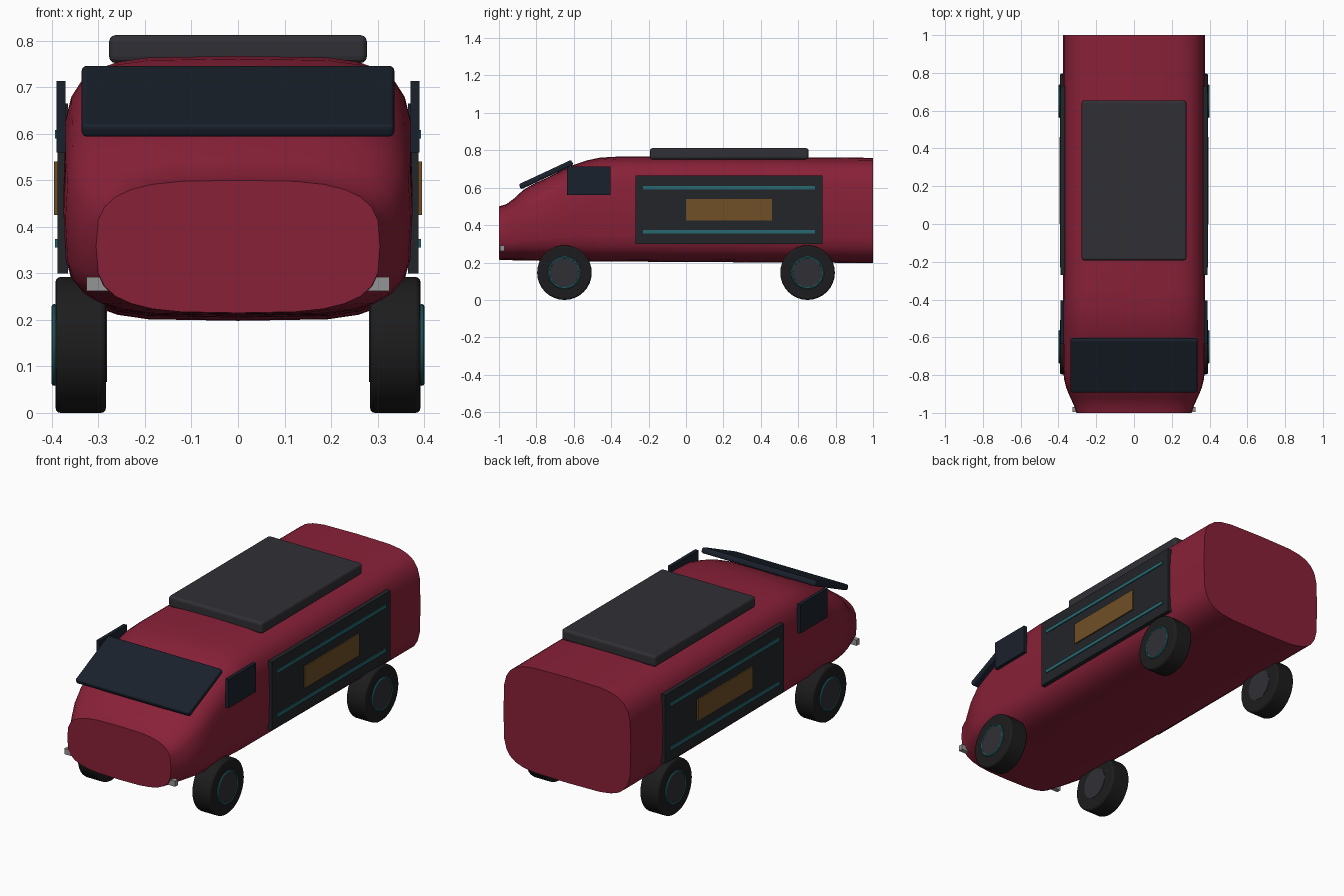
import bpy, bmesh
from math import sin, cos, pi, radians, copysign

if "Cube" in bpy.data.objects:
    bpy.data.objects.remove(bpy.data.objects["Cube"])


def material(name, rgb):
    m = bpy.data.materials.new(name)
    m.diffuse_color = (*rgb, 1)
    m.use_nodes = True
    m.node_tree.nodes["Principled BSDF"].inputs["Base Color"].default_value = m.diffuse_color
    return m


RED = material("red_paint", (0.25, 0.015, 0.04))
GLASS = material("dark_glass", (0.01, 0.015, 0.025))
TYRE = material("rubber", (0.012, 0.012, 0.013))
PANEL = material("dark_panel", (0.016, 0.018, 0.022))
GREY = material("dark_grey", (0.03, 0.03, 0.036))
TEAL = material("teal", (0.02, 0.14, 0.16))
GOLD = material("gold", (0.16, 0.08, 0.02))
LAMP = material("lamp", (0.3, 0.3, 0.3))


def finish(ob, name, mat, smooth=True):
    ob.name = name
    ob.data.materials.append(mat)
    if smooth:
        bpy.ops.object.select_all(action='DESELECT')
        ob.select_set(True)
        bpy.context.view_layer.objects.active = ob
        bpy.ops.object.shade_smooth_by_angle(angle=radians(35))
    return ob


def box(name, mat, lo, hi, bevel=0.0, tilt=0.0):
    bpy.ops.mesh.primitive_cube_add(size=1)
    ob = bpy.context.object
    for v in ob.data.vertices:
        v.co = [c * (b - a) for c, a, b in zip(v.co, lo, hi)]
    ob.location = [(a + b) / 2 for a, b in zip(lo, hi)]
    ob.rotation_euler.x = tilt
    if bevel:
        mod = ob.modifiers.new("bevel", 'BEVEL')
        mod.width = bevel
        mod.segments = 3
    return finish(ob, name, mat, False)


def cylinder(name, mat, r, x0, x1, y, z, bevel=0.0):
    bpy.ops.mesh.primitive_cylinder_add(vertices=32, radius=r, depth=abs(x1 - x0),
                                        location=((x0 + x1) / 2, y, z), rotation=(0, pi / 2, 0))
    ob = bpy.context.object
    if bevel:
        mod = ob.modifiers.new("bevel", 'BEVEL')
        mod.width = bevel
        mod.segments = 3
    return finish(ob, name, mat)


# Body shell: rounded sections (y, half width, bottom, top, squareness)
sections = [(-1.0, .305, .215, .500, 3.3), (-.96, .318, .213, .512, 3.3),
            (-.92, .337, .212, .542, 3.4), (-.87, .358, .211, .588, 3.5),
            (-.82, .371, .210, .618, 3.7), (-.75, .375, .209, .650, 3.9),
            (-.67, .375, .209, .690, 4.0), (-.60, .375, .208, .722, 4.2),
            (-.53, .375, .207, .746, 4.3), (-.46, .375, .206, .761, 4.5),
            (-.35, .375, .205, .767, 4.5), (0, .375, .203, .765, 4.5),
            (.5, .375, .200, .762, 4.5), (1.0, .375, .198, .760, 4.5)]
SIDES = 28
bm = bmesh.new()
rings = []
for y, w, lo, hi, n in sections:
    ring = []
    for i in range(SIDES):
        c, s = cos(2 * pi * i / SIDES), sin(2 * pi * i / SIDES)
        ring.append(bm.verts.new((w * copysign(abs(c) ** (2 / n), c), y,
                                  (lo + hi) / 2 + (hi - lo) / 2 * copysign(abs(s) ** (2 / n), s))))
    rings.append(ring)
for a, b in zip(rings, rings[1:]):
    for i in range(SIDES):
        j = (i + 1) % SIDES
        bm.faces.new((a[i], a[j], b[j], b[i]))
bm.faces.new(rings[0])
bm.faces.new(rings[-1])
bmesh.ops.recalc_face_normals(bm, faces=bm.faces)
mesh = bpy.data.meshes.new("body")
bm.to_mesh(mesh)
bm.free()
body = bpy.data.objects.new("body", mesh)
bpy.context.collection.objects.link(body)
finish(body, "body", RED)

# Windscreen slab and roof box
box("windscreen", GLASS, (-.336, -.903, .655), (.336, -.593, .685), .01, radians(25))
box("roof_box", GREY, (-.277, -.193, .752), (.277, .655, .812), .014)

for side, s in (("left", -1), ("right", 1)):
    def side_box(name, mat, x0, x1, y0, y1, z0, z1):
        xs = sorted((s * x0, s * x1))
        box(side + "_" + name, mat, (xs[0], y0, z0), (xs[1], y1, z1))

    # Side glass, service panel with trims, headlamp
    side_box("window", GLASS, .371, .390, -.635, -.405, .56, .713)
    side_box("panel", PANEL, .365, .388, -.27, .73, .30, .665)
    side_box("upper_trim", TEAL, .38, .393, -.23, .69, .590, .608)
    side_box("lower_trim", TEAL, .38, .393, -.23, .69, .356, .374)
    side_box("sign_board", GOLD, .38, .395, 0, .46, .425, .54)
    side_box("headlamp", LAMP, .267, .326, -.995, -.97, .262, .292)

    # Wheels: tyre, hub and trim ring
    for end, y in (("front", -.65), ("rear", .65)):
        tag = end + "_" + side
        cylinder(tag + "_tyre", TYRE, .146, s * .284, s * .392, y, .146, .01)
        cylinder(tag + "_hub", GREY, .08, s * .282, s * .398, y, .146)
        bpy.ops.mesh.primitive_torus_add(major_radius=.082, minor_radius=.006,
                                         major_segments=32, minor_segments=8,
                                         location=(s * .395, y, .146), rotation=(0, pi / 2, 0))
        finish(bpy.context.object, tag + "_wheel_ring", TEAL)
